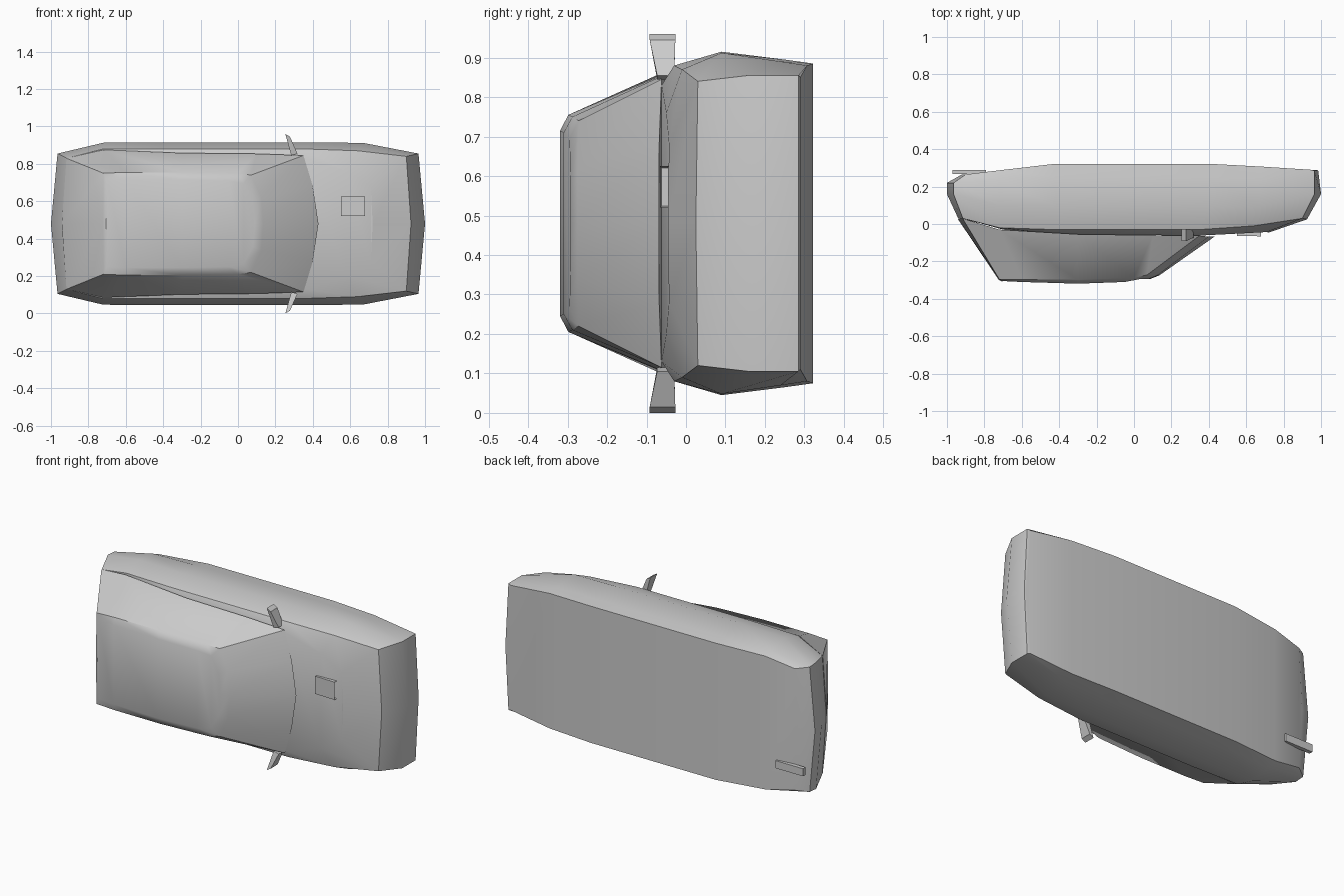
import bpy, bmesh, math

if "Cube" in bpy.data.objects:
    bpy.data.objects.remove(bpy.data.objects["Cube"])

MID = 0.48  # centre plane across the width (z)


def finish(name, bm, smooth=None):
    bmesh.ops.recalc_face_normals(bm, faces=bm.faces)
    mesh = bpy.data.meshes.new(name)
    bm.to_mesh(mesh)
    bm.free()
    obj = bpy.data.objects.new(name, mesh)
    bpy.context.collection.objects.link(obj)
    if smooth:
        bpy.ops.object.select_all(action='DESELECT')
        obj.select_set(True)
        bpy.context.view_layer.objects.active = obj
        bpy.ops.object.shade_smooth_by_angle(angle=math.radians(smooth))
    return obj


def loft(name, rings, smooth):
    """Skin half rings of (x, y, half width), mirrored across the centre plane."""
    bm = bmesh.new()
    n = len(rings[0])
    loops = []
    for ring in rings:
        full = [(x, y, MID + w) for x, y, w in ring]
        full += [(x, y, MID - w) for x, y, w in ring[-2:0:-1]]
        loops.append([bm.verts.new(p) for p in full])
    m = len(loops[0])
    for a, b in zip(loops, loops[1:]):
        for i in range(m):
            j = (i + 1) % m
            bm.faces.new((a[i], a[j], b[j], b[i]))
    # close both ends with strips across the width
    for r in (loops[0], loops[-1]):
        for i in range(n - 1):
            quad = (r[i], r[i + 1], r[(m - i - 1) % m], r[(m - i) % m])
            bm.faces.new(list(dict.fromkeys(quad)))
    return finish(name, bm, smooth)


def hull(name, points):
    bm = bmesh.new()
    for p in points:
        bm.verts.new(p)
    bmesh.ops.convex_hull(bm, input=bm.verts)
    bmesh.ops.dissolve_limit(bm, angle_limit=0.02, verts=bm.verts, edges=bm.edges)
    return finish(name, bm)


# Lower body: floor edge, bumper, widest line, shoulder, bonnet
floor = [(-.92, .265, 0), (-.90, .265, .36), (-.72, .287, .395), (-.42, .322, .405),
         (.40, .322, .405), (.68, .307, .40), (.945, .29, .37), (.975, .29, 0)]
bumper = [(-1, .22, 0), (-.965, .22, .37), (-.72, .24, .415), (-.42, .25, .415),
          (.40, .25, .415), (.68, .24, .41), (.965, .285, .375), (.985, .285, 0)]
widest = [(-1, .16, 0), (-.965, .16, .375), (-.72, .10, .433), (-.42, .09, .435),
          (.40, .09, .435), (.67, .09, .432), (.965, .16, .375), (1, .16, 0)]
shoulder = [(-.94, .03, 0), (-.915, .03, .35), (-.72, -.02, .40), (-.42, -.03, .40),
            (.35, -.03, .40), (.64, -.01, .39), (.90, .03, .36), (.925, .025, 0)]
bonnet = [(-.80, .0, 0), (-.80, .0, .2), (-.70, -.03, .3), (-.42, -.055, .35),
          (.35, -.062, .35), (.58, -.05, .28), (.71, -.043, .2), (.72, -.046, 0)]
loft("lower_body", [floor, bumper, widest, shoulder, bonnet], 32)

# Cabin: belt line, roof edge, roof panel
belt = [(-.942, .027, 0), (-.917, .03, .35), (-.72, -.03, .395), (-.30, -.055, .378),
        (.10, -.06, .374), (.35, -.062, .365), (.40, -.068, .2), (.43, -.068, 0)]
eaves = [(-.722, -.30, 0), (-.72, -.296, .27), (-.60, -.297, .275), (-.30, -.298, .275),
         (.0, -.288, .27), (.07, -.272, .26), (.125, -.275, .14), (.135, -.275, 0)]
roof = [(-.705, -.307, 0), (-.70, -.305, .23), (-.60, -.31, .235), (-.30, -.319, .235),
        (-.05, -.31, .23), (.03, -.295, .215), (.08, -.293, .12), (.09, -.293, 0)]
loft("cabin", [belt, eaves, roof], 40)

# Door mirrors, one on each side
for side, label in ((1, "left"), (-1, "right")):
    outer = [(x, y, MID + side * w) for x, w in ((.253, .48), (.278, .465)) for y in (-.092, -.027)]
    inner = [(x, y, MID + side * w) for x, w in ((.285, .365), (.318, .375)) for y in (-.073, -.03)]
    hull("door_mirror_" + label, outer + inner)

# Bonnet scoop with a recessed opening
scoop = hull("bonnet_scoop", [(x, y, z) for x, top in ((.55, -.063), (.68, -.066))
                              for y in (top, -.035) for z in (.52, .625)])
bm = bmesh.new()
bm.from_mesh(scoop.data)
bm.faces.ensure_lookup_table()
front = max(bm.faces, key=lambda f: f.calc_center_median().x)
bmesh.ops.inset_region(bm, faces=[front], thickness=.006)
bmesh.ops.translate(bm, verts=front.verts, vec=(-.03, 0, 0))
bm.to_mesh(scoop.data)
bm.free()

# Square exhaust pipe under the tail
hull("exhaust_pipe", [(x, y, z) for x in (-.97, -.79) for y in (.266, .289)
                      for z in (.23, .275)])
